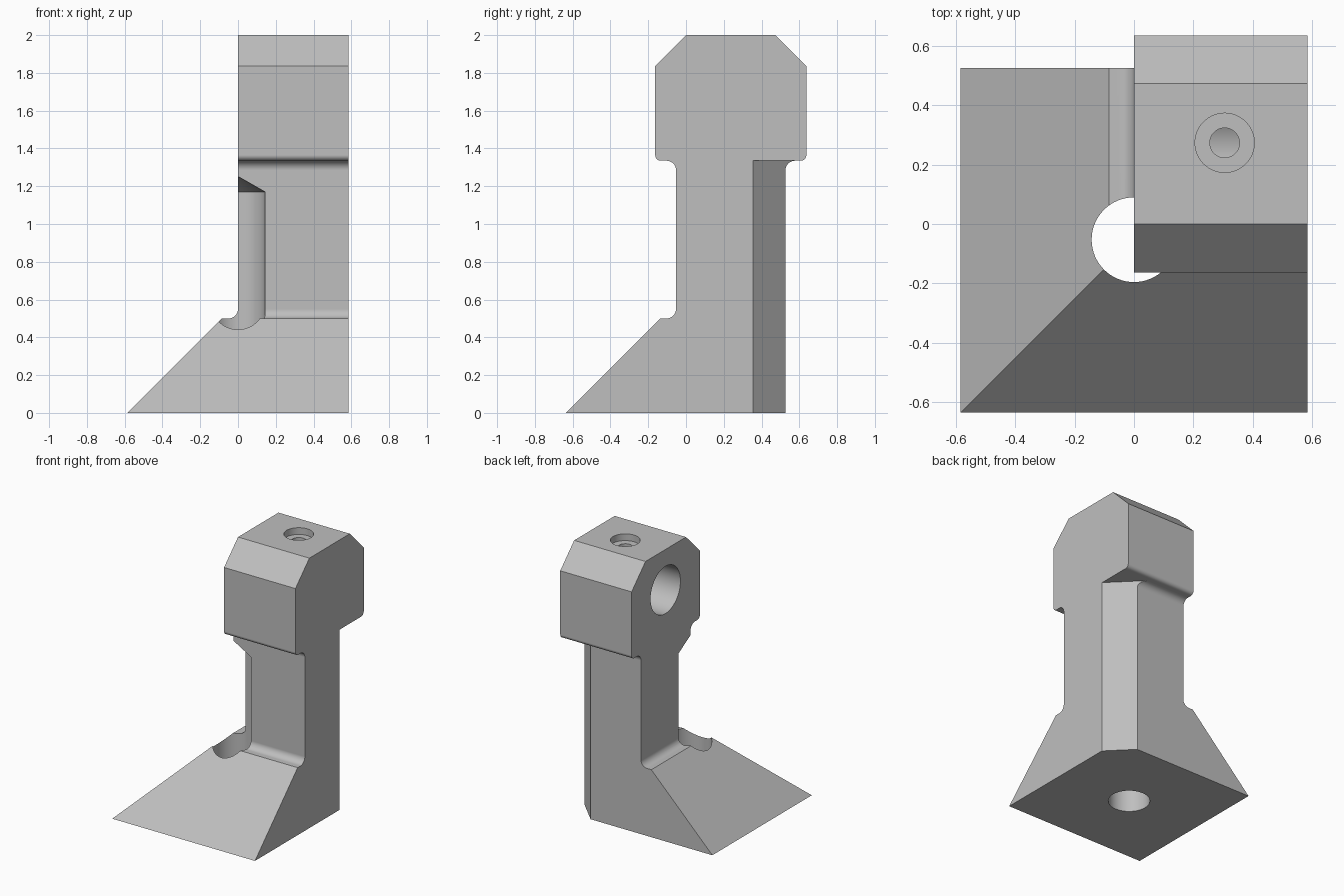
import bpy, bmesh
from math import sin, cos, pi, radians
from mathutils import Matrix, Vector

cube = bpy.data.objects.get("Cube")
if cube:
    bpy.data.objects.remove(cube, do_unlink=True)

grey = bpy.data.materials.new("light_grey")
grey.use_nodes = True
colour = (0.52, 0.52, 0.52, 1)
grey.diffuse_color = colour
grey.node_tree.nodes["Principled BSDF"].inputs["Base Color"].default_value = colour


def add(name, bm):
    bmesh.ops.recalc_face_normals(bm, faces=bm.faces)
    mesh = bpy.data.meshes.new(name)
    bm.to_mesh(mesh)
    bm.free()
    mesh.materials.append(grey)
    obj = bpy.data.objects.new(name, mesh)
    bpy.context.collection.objects.link(obj)
    return obj


def prism(name, points, place, direction):
    """Extrude a flat outline; place maps outline coordinates into space."""
    bm = bmesh.new()
    face = bm.faces.new([bm.verts.new(place(a, b)) for a, b in points])
    new = bmesh.ops.extrude_face_region(bm, geom=[face])["geom"]
    verts = [g for g in new if isinstance(g, bmesh.types.BMVert)]
    bmesh.ops.translate(bm, verts=verts, vec=Vector(direction))
    return add(name, bm)


def cylinder(name, start, end, r, r_end=None):
    start, end = Vector(start), Vector(end)
    axis = end - start
    turn = axis.to_track_quat('Z', 'Y').to_matrix().to_4x4()
    bm = bmesh.new()
    bmesh.ops.create_cone(bm, cap_ends=True, segments=64, radius1=r,
                          radius2=r if r_end is None else r_end, depth=axis.length,
                          matrix=Matrix.Translation((start + end) / 2) @ turn)
    return add(name, bm)


def arc(a, b, r, begin, end, steps=8):
    angles = [radians(begin + (end - begin) * i / steps) for i in range(steps + 1)]
    return [(a + r * cos(t), b + r * sin(t)) for t in angles]


def combine(obj, other, operation):
    mod = obj.modifiers.new("cut", 'BOOLEAN')
    mod.operation, mod.object, mod.solver = operation, other, 'EXACT'
    bpy.context.view_layer.update()
    result = obj.evaluated_get(bpy.context.evaluated_depsgraph_get())
    mesh = bpy.data.meshes.new_from_object(result)
    obj.modifiers.clear()
    obj.data = mesh
    bpy.data.objects.remove(other, do_unlink=True)


front, back = -0.053, 0.527
side, ledge, neck = 0.585, 0.5, 1.335
f, r = 0.05, 0.03   # fillet and rounded edge radii

# Side outline: sloped foot, post and chamfered head
outline = [(-0.637, 0), (-0.137, ledge)]
outline += arc(front - f, ledge + f, f, -90, 0)
outline += arc(front - f, neck - f, f, 0, 90)
outline += arc(-0.163 + r, neck + r, r, 270, 180)
outline += [(-0.163, 1.837), (0, 2), (0.474, 2), (0.637, 1.837)]
outline += arc(0.637 - r, neck + r, r, 0, -90)
outline += arc(back + f, neck - f, f, 90, 180)
outline += [(back, 0)]
bracket = prism("bracket_body", outline, lambda a, b: (-1, a, b), (1 + side, 0, 0))

# Front outline trims the foot slope and the flat side of the post
trim = [(-side - 0.2, -0.2), (-side + ledge, ledge)]
trim += arc(-f, ledge + f, f, -90, 0)
trim += [(0, 2.2), (1, 2.2), (1, -0.2)]
combine(bracket, prism("trim", trim, lambda a, b: (a, -1, b), (0, 2, 0)), 'INTERSECT')

# Vertical chamfer on the back corner of the post, below the head
corner = [(0.24, 0.70), (0.70, 0.70), (0.70, 0.24)]
combine(bracket, prism("corner_cut", corner, lambda a, b: (a, b, -0.1),
                       (0, 0, neck + 0.1)), 'DIFFERENCE')

# Drilled bore along the inner post corner with a conical end
bore = cylinder("bore", (0, front, -0.1), (0, front, 1.17), 0.143)
combine(bore, cylinder("bore_tip", (0, front, 1.17), (0, front, 1.252), 0.143, 0), 'UNION')
combine(bracket, bore, 'DIFFERENCE')

# Side socket, and stepped hole in the top of the head
combine(bracket, cylinder("side_socket", (-0.1, 0.24, 1.70), (0.5, 0.24, 1.70), 0.175), 'DIFFERENCE')
for depth, radius in ((0.05, 0.1), (0.25, 0.05)):
    combine(bracket, cylinder("top_hole", (0.306, 0.274, 2 - depth), (0.306, 0.274, 2.1), radius),
            'DIFFERENCE')

# One colour, smooth curved walls, crisp edges
bracket.data.materials.clear()
bracket.data.materials.append(grey)
for poly in bracket.data.polygons:
    poly.material_index = 0
bpy.ops.object.select_all(action='DESELECT')
bracket.select_set(True)
bpy.context.view_layer.objects.active = bracket
bpy.ops.object.shade_smooth_by_angle(angle=radians(28))
weighted = bracket.modifiers.new("even_shading", 'WEIGHTED_NORMAL')
weighted.keep_sharp = True
